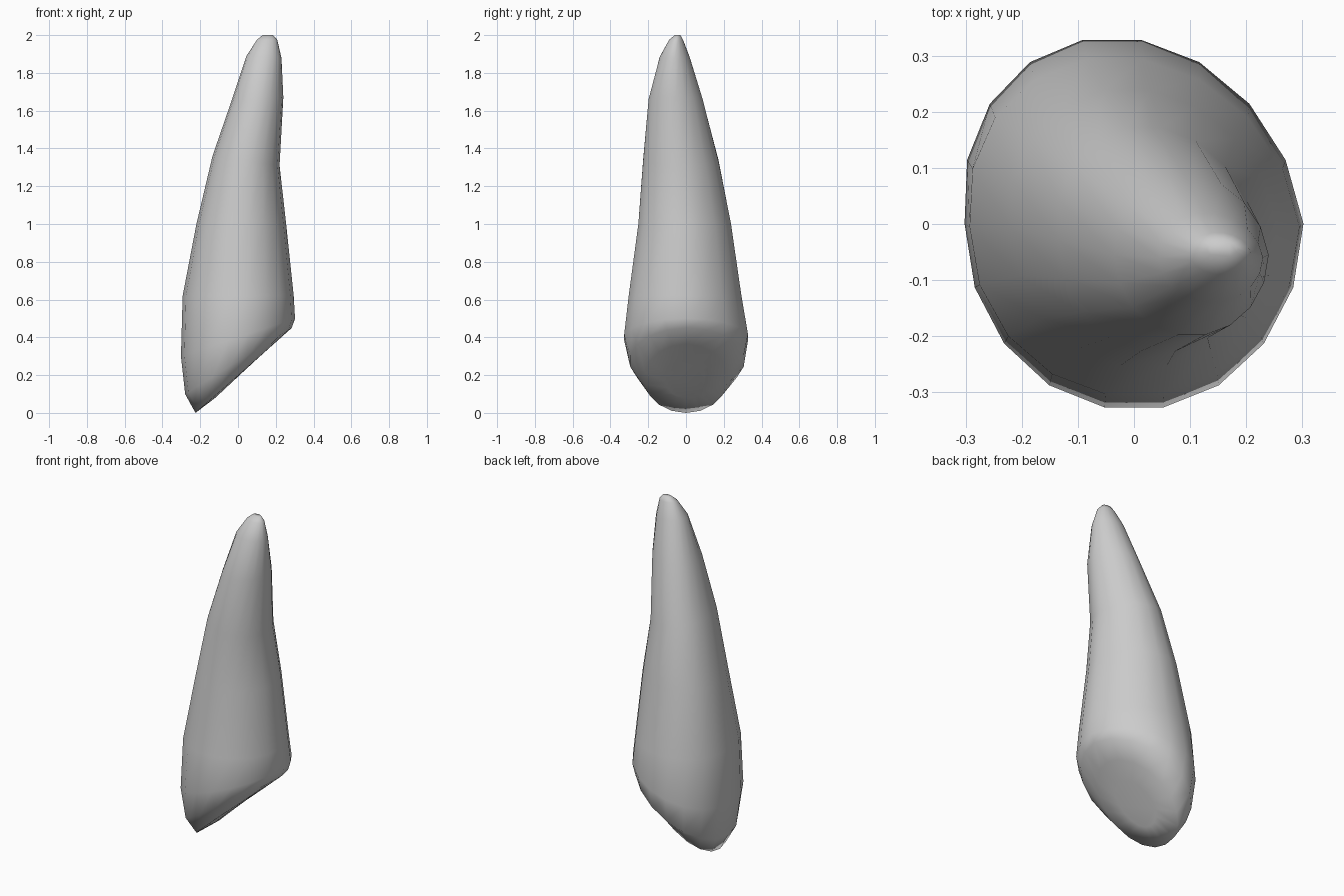
import bpy, bmesh
from math import sin, cos, tau

if "Cube" in bpy.data.objects:
    bpy.data.objects.remove(bpy.data.objects["Cube"])

SEG = 18
# Rings from base to tip: left x,z / right x,z / front y / back y
# (the lowest rings are tilted to follow the slanted base)
RINGS = [
    (-0.12, 0.08, 0.10, 0.285, -0.11, 0.10),
    (-0.225, 0.00, 0.19, 0.365, -0.22, 0.22),
    (-0.28, 0.10, 0.285, 0.45, -0.30, 0.31),
    (-0.302, 0.30, 0.302, 0.50, -0.332, 0.333),
    (-0.293, 0.62, 0.295, 0.62, -0.308, 0.298),
    (-0.22, 1.00, 0.255, 1.00, -0.256, 0.242),
    (-0.135, 1.36, 0.22, 1.31, -0.23, 0.175),
    (-0.035, 1.65, 0.24, 1.67, -0.20, 0.09),
    (0.045, 1.89, 0.23, 1.88, -0.14, 0.02),
    (0.10, 1.975, 0.208, 1.975, -0.09, -0.015),
    (0.13, 2.00, 0.185, 2.00, -0.06, -0.03),
]


def loft(name, rings):
    bm = bmesh.new()
    loops = []
    for xl, zl, xr, zr, y0, y1 in rings:
        cx, cz, cy = (xl + xr) / 2, (zl + zr) / 2, (y0 + y1) / 2
        rx, rz, ry = (xr - xl) / 2, (zr - zl) / 2, (y1 - y0) / 2
        loop = []
        for i in range(SEG):
            c, s = cos(tau * i / SEG), sin(tau * i / SEG)
            # the back leans a little towards the left
            x = cx + rx * c - 0.12 * max(ry * s, 0)
            loop.append(bm.verts.new((x, cy + ry * s, cz + rz * c)))
        loops.append(loop)
    for a, b in zip(loops, loops[1:]):
        for i in range(SEG):
            j = (i + 1) % SEG
            bm.faces.new((a[i], a[j], b[j], b[i]))
    bm.faces.new(loops[0][::-1])
    bm.faces.new(loops[-1])
    bmesh.ops.recalc_face_normals(bm, faces=bm.faces)
    for f in bm.faces:
        f.smooth = True
    mesh = bpy.data.meshes.new(name)
    bm.to_mesh(mesh)
    bm.free()
    ob = bpy.data.objects.new(name, mesh)
    bpy.context.collection.objects.link(ob)
    return ob


# Leaning tapered spike with slanted base
loft("spike", RINGS)
